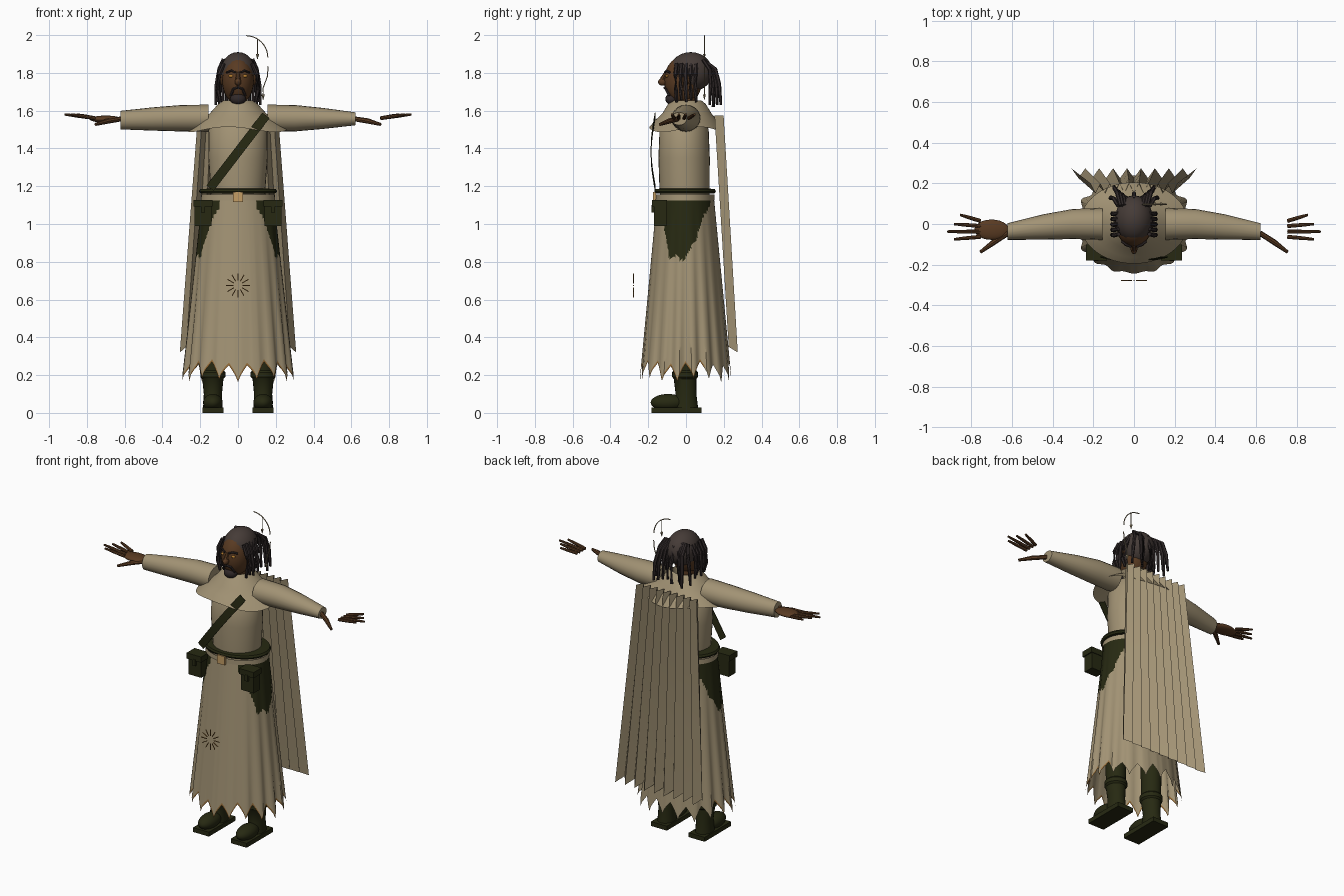
import bpy, bmesh, math
from math import sin, cos, pi
from mathutils import Vector, Matrix

if "Cube" in bpy.data.objects:
    bpy.data.objects.remove(bpy.data.objects["Cube"])


def material(name, *rgb):
    m = bpy.data.materials.new(name)
    m.use_nodes = True
    m.diffuse_color = (*rgb, 1)
    m.node_tree.nodes["Principled BSDF"].inputs["Base Color"].default_value = (*rgb, 1)
    return m


CLOTH = material("sand cloth", 0.36, 0.29, 0.175)
GREEN = material("dark green leather", 0.02, 0.022, 0.006)
SKIN = material("brown skin", 0.1, 0.043, 0.016)
CAP = material("hair cap", 0.06, 0.044, 0.038)
HAIR = material("dark hair", 0.03, 0.022, 0.022)
GOLD = material("gold", 0.55, 0.34, 0.13)
TRIM = material("rust trim", 0.3, 0.15, 0.04)
EYE = material("amber eye", 0.45, 0.2, 0.03)


def finish(name, bm, *mats):
    bmesh.ops.recalc_face_normals(bm, faces=bm.faces)
    me = bpy.data.meshes.new(name)
    bm.to_mesh(me)
    bm.free()
    for m in mats:
        me.materials.append(m)
    ob = bpy.data.objects.new(name, me)
    bpy.context.collection.objects.link(ob)
    bpy.ops.object.select_all(action='DESELECT')
    ob.select_set(True)
    bpy.context.view_layer.objects.active = ob
    bpy.ops.object.shade_smooth_by_angle(angle=math.radians(35))
    return ob


def loft(bm, rings, wrap=True, caps=True):
    rows = [[bm.verts.new(p) for p in ring] for ring in rings]
    n = len(rows[0])
    for a, b in zip(rows, rows[1:]):
        for i in range(n if wrap else n - 1):
            j = (i + 1) % n
            bm.faces.new((a[i], a[j], b[j], b[i]))
    if wrap and caps:
        bm.faces.new(rows[0])
        bm.faces.new(rows[-1])


def stack(bm, profile, x=0, n=32, caps=True):
    """Upright loft of ellipses given as (z, rx, ry, centre y)."""
    loft(bm, [[(x + rx * cos(2 * pi * i / n), cy + ry * sin(2 * pi * i / n), z)
               for i in range(n)] for z, rx, ry, cy in profile], caps=caps)


def tube(bm, points, radii, n=6):
    pts = [Vector(p) for p in points]
    rings = []
    for k, p in enumerate(pts):
        d = pts[min(k + 1, len(pts) - 1)] - pts[max(k - 1, 0)]
        q = d.to_track_quat('Z', 'Y')
        r = radii[k] if isinstance(radii, (list, tuple)) else radii
        rings.append([p + q @ Vector((r * cos(2 * pi * i / n), r * sin(2 * pi * i / n), 0))
                      for i in range(n)])
    loft(bm, rings)


def ball(bm, c, r, u=24, v=14):
    bmesh.ops.create_uvsphere(bm, u_segments=u, v_segments=v, radius=1,
                              matrix=Matrix.Translation(c) @ Matrix.Diagonal((*r, 1)))


def box(bm, c, size):
    bmesh.ops.create_cube(bm, size=1, matrix=Matrix.Translation(c) @ Matrix.Diagonal((*size, 1)))


def lerp(a, b, t):
    return a + (b - a) * t


# Boots with soles, toes and cuffs
for side, s in (("left", 1), ("right", -1)):
    bm = bmesh.new()
    x = s * 0.133
    box(bm, (x, -0.05, 0.014), (0.112, 0.265, 0.028))
    ball(bm, (x, -0.095, 0.055), (0.052, 0.092, 0.045))
    stack(bm, [(0.02, 0.052, 0.065, 0), (0.1, 0.048, 0.055, 0), (0.18, 0.056, 0.06, -0.005),
               (0.19, 0.066, 0.068, -0.005), (0.215, 0.066, 0.068, -0.005),
               (0.225, 0.056, 0.06, -0.005), (0.5, 0.062, 0.065, -0.005)], x, 20)
    finish(side + "_boot", bm, GREEN)

# Skirt: folded flare with ragged hem, leather drapes on the sides, rust edge
bm = bmesh.new()
COLS, ROWS, TEETH = 144, 48, 18
rings = []
for k in range(ROWS + 1):
    t = k / (ROWS - 1) * 0.985 if k < ROWS else 1
    ring = []
    for i in range(COLS):
        a = 2 * pi * i / COLS
        u = (a + pi / 2) * TEETH / (2 * pi)
        tooth = abs(2 * (u - round(u)))
        hem = 0.175 + 0.085 * tooth ** 0.7 + 0.012 * sin(5 * a)
        fold = 1 + t * (0.012 + 0.04 * abs(cos(a))) * cos(2 * pi * u)
        rx = lerp(0.19, 0.285, t) * fold
        ry = lerp(0.15, 0.238, t) * fold
        ring.append((rx * cos(a), ry * sin(a) - 0.003, lerp(1.15, hem, t)))
    rings.append(ring)
loft(bm, rings, caps=False)
bm.faces.ensure_lookup_table()
for idx, f in enumerate(bm.faces):
    c = f.calc_center_median()
    edge = 0.82 + 2.4 * max(0, c.y - 0.005) + 5 * max(0, -0.085 - c.y)
    if abs(c.x) > 0.1 and c.z > edge + 0.015 * sin(90 * c.y):
        f.material_index = 1
    elif idx >= (ROWS - 1) * COLS and c.y < 0.1:
        f.material_index = 2
finish("skirt", bm, CLOTH, GREEN, TRIM)

# Torso
bm = bmesh.new()
stack(bm, [(1.1, 0.142, 0.13, -0.005), (1.2, 0.146, 0.133, -0.008), (1.35, 0.157, 0.136, -0.01),
           (1.5, 0.155, 0.13, -0.01), (1.58, 0.1, 0.09, 0)])
finish("torso", bm, CLOTH)

# Belts and buckle
bm = bmesh.new()
stack(bm, [(1.16, 0.14, 0.12, -0.005), (1.163, 0.2, 0.158, -0.005), (1.173, 0.207, 0.163, -0.005),
           (1.185, 0.2, 0.158, -0.005), (1.188, 0.14, 0.12, -0.005)], n=40, caps=False)
finish("belt", bm, GREEN)
bm = bmesh.new()
stack(bm, [(1.125, 0.197, 0.157, -0.005), (1.155, 0.195, 0.156, -0.005)], n=40, caps=False)
finish("lower_belt", bm, CLOTH)
bm = bmesh.new()
box(bm, (0, -0.166, 1.143), (0.052, 0.016, 0.055))
finish("buckle", bm, GOLD)

# Pouches with flap and clasp
for side, s in (("left", 1), ("right", -1)):
    bm = bmesh.new()
    box(bm, (s * 0.185, -0.137, 1.05), (0.088, 0.066, 0.12))
    box(bm, (s * 0.185, -0.14, 1.11), (0.102, 0.08, 0.036))
    box(bm, (s * 0.185, -0.176, 1.08), (0.022, 0.012, 0.04))
    finish(side + "_pouch", bm, GREEN)

# Chest strap
bm = bmesh.new()
rings = []
for k in range(13):
    t = k / 12
    p = Vector((lerp(0.148, -0.148, t), -0.163 - 0.022 * sin(pi * t), lerp(1.575, 1.19, t)))
    w, d = Vector((0.019, 0, -0.0146)), Vector((0, 0.002, 0))
    rings.append([p + w + d, p + w - d, p - w - d, p - w + d])
loft(bm, rings)
finish("chest_strap", bm, GREEN)

# Shoulder collar with a wavy rim
bm = bmesh.new()
rings = []
for z, rx, ry, wave in ((1.61, 0.06, 0.06, 0), (1.655, 0.075, 0.075, 0), (1.635, 0.105, 0.1, 0),
                        (1.585, 0.15, 0.13, 0), (1.545, 0.21, 0.168, 0.4), (1.5, 0.265, 0.2, 1)):
    rings.append([(rx * cos(a), 0.005 + ry * sin(a), z + wave * 0.014 * sin(3 * a + 0.6))
                  for a in (2 * pi * i / 48 for i in range(48))])
loft(bm, rings, caps=False)
finish("shoulder_collar", bm, CLOTH)

# Pleated back cape
bm = bmesh.new()
PLEATS = 9
rings = []
for t in (0, 0.33, 0.66, 1):
    ring = []
    for i in range(2 * PLEATS + 1):
        x = (i / PLEATS - 1) * lerp(0.212, 0.308, t)
        zig = 1 if i % 2 == 0 else -1
        ring.append((x, lerp(0.175, 0.25, t) + 0.024 * zig, lerp(1.575, 0.335 - 0.015 * zig, t)))
    rings.append(ring)
loft(bm, rings, wrap=False)
finish("back_cape", bm, CLOTH)

# Sleeves: (distance from middle, y, z, ry, rz)
for side, s, wz, wr in (("left", 1, 1.557, 0.034), ("right", -1, 1.55, 0.049)):
    bm = bmesh.new()
    rings = []
    for x, y, z, ry, rz in ((0.155, 0, 1.56, 0.078, 0.072), (0.3, 0, 1.56, 0.074, 0.07),
                            (0.45, -0.015, lerp(1.56, wz, 0.4), 0.062, lerp(0.07, wr, 0.4)),
                            (0.622, -0.037, wz, 0.041, wr)):
        rings.append([(s * x, y + ry * cos(2 * pi * i / 20), z + rz * sin(2 * pi * i / 20))
                      for i in range(20)])
    loft(bm, rings)
    finish(side + "_sleeve", bm, CLOTH)

# Hands: thumb and four fingers each, palm on the right one
for side, s in (("left", 1), ("right", -1)):
    bm = bmesh.new()
    for y0, y1, tip in ((0.015, 0.045, 0.855), (-0.01, 0.0, 0.885), (-0.038, -0.037, 0.918),
                        (-0.063, -0.075, 0.885)):
        tube(bm, [(s * 0.755, y0, 1.56), (s * lerp(0.755, tip, 0.6), lerp(y0, y1, 0.6), 1.572),
                  (s * tip, y1, 1.58)], [0.01, 0.009, 0.006], 8)
    tube(bm, [(s * 0.62, -0.045, 1.556), (s * 0.69, -0.09, 1.545), (s * 0.755, -0.138, 1.527)],
         [0.013, 0.014, 0.008], 8)
    if s < 0:
        ball(bm, (-0.7, -0.028, 1.555), (0.085, 0.05, 0.019))
    finish(side + "_hand", bm, SKIN)

# Head, neck, nose and ears
bm = bmesh.new()
stack(bm, [(1.55, 0.055, 0.055, 0), (1.7, 0.05, 0.055, 0)], n=20)
ball(bm, (0, -0.015, 1.76), (0.084, 0.1, 0.128))
ball(bm, (0, -0.122, 1.752), (0.017, 0.026, 0.02), 12, 8)
tube(bm, [(0, -0.105, 1.805), (0, -0.125, 1.765)], [0.008, 0.014], 8)
for s in (1, -1):
    ball(bm, (s * 0.086, 0, 1.765), (0.012, 0.02, 0.03), 12, 8)
finish("head", bm, SKIN)
bm = bmesh.new()
ball(bm, (0, 0.025, 1.805), (0.093, 0.116, 0.105))
finish("hair_cap", bm, CAP)

# Eyes, brows, moustache and beard
bm = bmesh.new()
for s in (1, -1):
    ball(bm, (s * 0.036, -0.1, 1.783), (0.014, 0.009, 0.008), 12, 8)
finish("eyes", bm, EYE)
bm = bmesh.new()
for s in (1, -1):
    tube(bm, [(s * 0.014, -0.112, 1.803), (s * 0.036, -0.104, 1.812), (s * 0.06, -0.086, 1.803)], 0.006)
    tube(bm, [(0, -0.113, 1.722), (s * 0.024, -0.107, 1.716), (s * 0.038, -0.088, 1.68)], 0.007)
ball(bm, (0, -0.075, 1.662), (0.042, 0.034, 0.032), 16, 10)
finish("brows_and_beard", bm, HAIR)

# Hanging locks at the sides and fanning out behind
bm = bmesh.new()
for s in (1, -1):
    for i in range(5):
        y = -0.05 + 0.026 * i
        low = 1.645 + 0.012 * (i % 2)
        tube(bm, [(s * 0.075, y, 1.85), (s * 0.1, y - 0.005, 1.79),
                  (s * 0.106, y - 0.004, 1.71), (s * (0.092 + 0.008 * (i % 3)), y, low)],
             [0.01, 0.012, 0.012, 0.007])
    for i in range(5):
        x, out = s * (0.035 + 0.016 * i), 0.02 * (i % 4)
        tube(bm, [(x * 0.8, 0.09, 1.87), (x, 0.125 + out * 0.5, 1.82), (x * 1.15, 0.13 + out * 0.75, 1.74),
                  (x * 1.2, 0.125 + out, 1.63)], [0.009, 0.011, 0.011, 0.007])
tube(bm, [(0, 0.12, 1.85), (0, 0.15, 1.75), (0, 0.145, 1.62)], 0.011)
finish("hair_locks", bm, HAIR)

# Floating hoops with drop points beside the head
bm = bmesh.new()
tube(bm, [(0.042 + 0.116 * sin(a), 0.097, 1.881 + 0.116 * cos(a))
          for a in (pi / 2 * i / 10 for i in range(11))], 0.003)
tube(bm, [(0.16, 0.097, 1.835), (0.155, 0.097, 1.78), (0.133, 0.097, 1.72), (0.133, 0.097, 1.68)], 0.003)
tube(bm, [(0.103, 0.097, 1.978), (0.103, 0.097, 1.9)], 0.0025)
for x, z in ((0.103, 1.9), (0.133, 1.685)):
    tube(bm, [(x, 0.097, z), (x, 0.097, z - 0.028)], [0.009, 0.001])
finish("head_hoops", bm, CLOTH)

# Sunburst ornament in front of the skirt
bm = bmesh.new()
for i in range(12):
    a = 2 * pi * i / 12
    tube(bm, [(r * cos(a), -0.278, 0.675 + r * sin(a)) for r in (0.025, 0.064)], 0.0028)
finish("sunburst", bm, TRIM)
